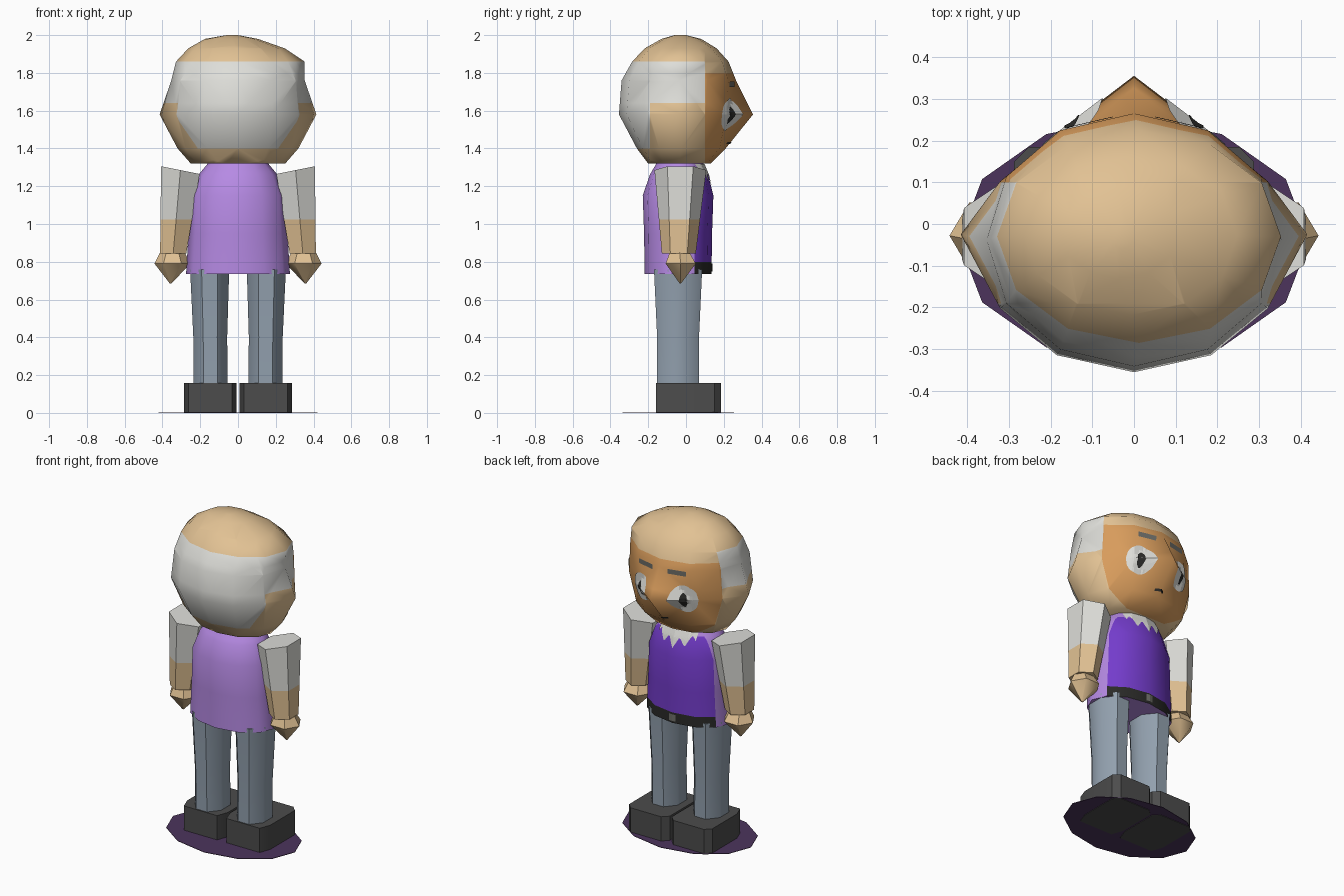
import bpy, bmesh, math
from mathutils import Vector
from mathutils.bvhtree import BVHTree

if "Cube" in bpy.data.objects:
    bpy.data.objects.remove(bpy.data.objects["Cube"])


def material(name, r, g, b):
    m = bpy.data.materials.new(name)
    lin = [((c / 255 + 0.055) / 1.055) ** 2.4 for c in (r, g, b)]
    m.diffuse_color = (*lin, 1)
    m.use_nodes = True
    m.node_tree.nodes["Principled BSDF"].inputs["Base Color"].default_value = m.diffuse_color
    return m


SKIN = material("skin tan", 226, 194, 148)
FACE = material("face orange", 216, 156, 92)
WHITE = material("white", 222, 222, 217)
LILAC = material("lilac", 182, 138, 228)
PURPLE = material("deep purple", 116, 60, 204)
SLATE = material("trouser slate", 146, 160, 174)
SHOE = material("shoe grey", 76, 76, 76)
BLACK = material("belt black", 42, 42, 40)
GREY = material("brow grey", 112, 112, 106)
SHADE = material("disc purple", 76, 52, 92)


def loft(rings, sides, phase=0):
    """Rings are (z, centre x, centre y, radius x, radius y), bottom to top."""
    bm = bmesh.new()
    loops = []
    for z, cx, cy, rx, ry in rings:
        loops.append([bm.verts.new((cx + rx * math.cos(a), cy + ry * math.sin(a), z))
                      for a in (phase + 2 * math.pi * k / sides for k in range(sides))])
    for a, b in zip(loops, loops[1:]):
        for k in range(sides):
            j = (k + 1) % sides
            bm.faces.new((a[k], a[j], b[j], b[k]))
    bm.faces.new(loops[0][::-1])
    bm.faces.new(loops[-1])
    return bm


def cut(bm, axis, value):
    no = Vector((0, 0, 0))
    no[axis] = 1
    bmesh.ops.bisect_plane(bm, geom=bm.verts[:] + bm.edges[:] + bm.faces[:],
                           plane_co=no * value, plane_no=no, dist=1e-4)


def finish(bm, name, mats, rule=None, angle=50):
    bmesh.ops.recalc_face_normals(bm, faces=bm.faces[:])
    for f in bm.faces:
        f.smooth = True
        if rule:
            f.material_index = mats.index(rule(f.calc_center_median()))
    me = bpy.data.meshes.new(name)
    bm.to_mesh(me)
    tree = BVHTree.FromBMesh(bm)
    bm.free()
    me.set_sharp_from_angle(angle=math.radians(angle))
    for m in mats:
        me.materials.append(m)
    bpy.context.collection.objects.link(bpy.data.objects.new(name, me))
    return tree


def plate(name, tree, mat, x0, x1, lo, hi, off=0.004, cols=16, rows=6):
    """Thin painted plate laid on the surface, between heights lo(x) and hi(x)."""
    bm = bmesh.new()
    grid = []
    for i in range(cols + 1):
        x = x0 + (x1 - x0) * i / cols
        col = []
        for j in range(rows + 1):
            z = lo(x) + (hi(x) - lo(x)) * j / rows
            hit = tree.ray_cast(Vector((x, 2, z)), Vector((0, -1, 0)))
            p, n = (hit[0], hit[1]) if hit[0] else (Vector((x, 0.1, z)), Vector((0, 1, 0)))
            col.append(bm.verts.new(p + n * off))
        grid.append(col)
    for a, b in zip(grid, grid[1:]):
        for j in range(rows):
            bm.faces.new((a[j], a[j + 1], b[j + 1], b[j]))
    me = bpy.data.meshes.new(name)
    bm.to_mesh(me)
    bm.free()
    me.materials.append(mat)
    bpy.context.collection.objects.link(bpy.data.objects.new(name, me))


def oval(name, tree, mat, cx, cz, w, h, off):
    def half(x):
        return h * math.sqrt(max(0.0004, 1 - ((x - cx) / w) ** 2))
    plate(name, tree, mat, cx - w, cx + w, lambda x: cz - half(x), lambda x: cz + half(x), off)


def bar(name, tree, mat, x0, x1, z0, z1, off=0.004):
    plate(name, tree, mat, x0, x1, lambda x: z0, lambda x: z1, off, 6, 3)


# Head, with the nose and ears drawn out to points
head = loft([(1.32, 0, -.035, .25, .165), (1.40, 0, -.025, .32, .235),
             (1.58, 0, -.05, .37, .305), (1.76, 0, -.038, .353, .303),
             (1.86, .012, -.03, .34, .255), (1.93, -.008, -.028, .255, .19),
             (1.98, -.035, -.025, .14, .105), (2.0, -.03, -.03, .03, .03)], 12)
for v in head.verts:
    if abs(v.co.z - 1.58) < 1e-4:
        if abs(v.co.x) < .01 and v.co.y > 0:
            v.co.y = .355
        elif abs(v.co.x) > .36:
            v.co.x = math.copysign(.415, v.co.x)
            v.co.y = -.025
bmesh.ops.triangulate(head, faces=[f for f in head.faces if len(f.verts) == 4])
for axis, value in ((2, 1.80), (2, 1.64), (1, .10), (1, -.19)):
    cut(head, axis, value)


def head_colour(c):
    if c.y > .10:
        return FACE if c.z < 1.80 else SKIN
    if c.z > 1.86 or c.z < 1.40 or (c.z < 1.64 and c.y > -.19):
        return SKIN
    return WHITE


head_tree = finish(head, "head", [SKIN, FACE, WHITE], head_colour, 80)

# Painted face
for s in (-1, 1):
    oval("eye", head_tree, WHITE, s * .145, 1.58, .072, .087, .004)
    oval("pupil", head_tree, BLACK, s * .145, 1.575, .018, .045, .008)
    bar("eyebrow", head_tree, GREY, s * .105 - .055, s * .105 + .055, 1.725, 1.755)
bar("mouth", head_tree, BLACK, -.028, .028, 1.425, 1.437)

# Torso: lilac back, deep purple front, belt along the front hem
torso = loft([(.735, 0, -.042, .275, .177), (.95, 0, -.042, .262, .18),
              (1.15, 0, -.042, .252, .187), (1.26, 0, -.037, .21, .155),
              (1.32, 0, -.032, .16, .125)], 12)
for axis, value in ((1, .045), (2, .80), (2, 1.28)):
    cut(torso, axis, value)


def torso_colour(c):
    if c.y < .045 or c.z > 1.28 or c.z < .736:
        return LILAC
    return BLACK if c.z < .80 else PURPLE


torso_tree = finish(torso, "torso", [LILAC, PURPLE, BLACK], torso_colour)
bar("belt_buckle", torso_tree, GREY, -.022, .022, .748, .79)


# Pointed collar
def collar_edge(x):
    t = abs(x) % .07 / .07
    return 1.20 + .06 * (1 - abs(2 * t - 1)) + .25 * abs(x)


plate("collar", torso_tree, WHITE, -.125, .125, collar_edge, lambda x: 1.316, cols=24)

# Limbs, built once per side
for s, side in ((-1, "left"), (1, "right")):
    # Tapered six-sided arm with a short sleeve
    arm = loft([(.845, s * .343, -.038, .08, .09), (1.285, s * .305, -.03, .118, .137)],
               6, math.pi / 2)
    for v in arm.verts:
        if v.co.z > 1:
            v.co.z += .02 * (abs(v.co.x) - .305) / .1
    cut(arm, 2, 1.025)
    finish(arm, side + "_arm", [SKIN, WHITE], lambda c: WHITE if c.z > 1.025 else SKIN)

    # Pointed hand
    hand = loft([(.685, s * .357, -.03, .004, .004), (.79, s * .347, -.028, .095, .092),
                 (.86, s * .347, -.035, .06, .055)], 6)
    finish(hand, side + "_hand", [SKIN])

    # Trouser leg
    leg = loft([(.14, s * .145, -.042, .098, .12), (.40, s * .147, -.042, .097, .12),
                (.76, s * .15, -.042, .112, .138)], 8, math.pi / 8)
    finish(leg, side + "_leg", [SLATE])

    # Shoe with clipped toe corners
    shoe = bmesh.new()
    half = [(.115, -.16), (.14, -.09), (.14, .15), (.105, .185)]
    outline = half + [(-x, y) for x, y in reversed(half)]
    base = shoe.faces.new([shoe.verts.new((x + s * .147, y, 0)) for x, y in outline])
    ext = bmesh.ops.extrude_face_region(shoe, geom=[base], use_keep_orig=True)
    for v in ext["geom"]:
        if isinstance(v, bmesh.types.BMVert):
            v.co.z = .157
    finish(shoe, side + "_shoe", [SHOE], angle=20)

# Flat disc underfoot
disc = loft([(.003, 0, -.04, .42, .295), (.006, 0, -.04, .42, .295)], 12)
finish(disc, "ground_disc", [SHADE])
